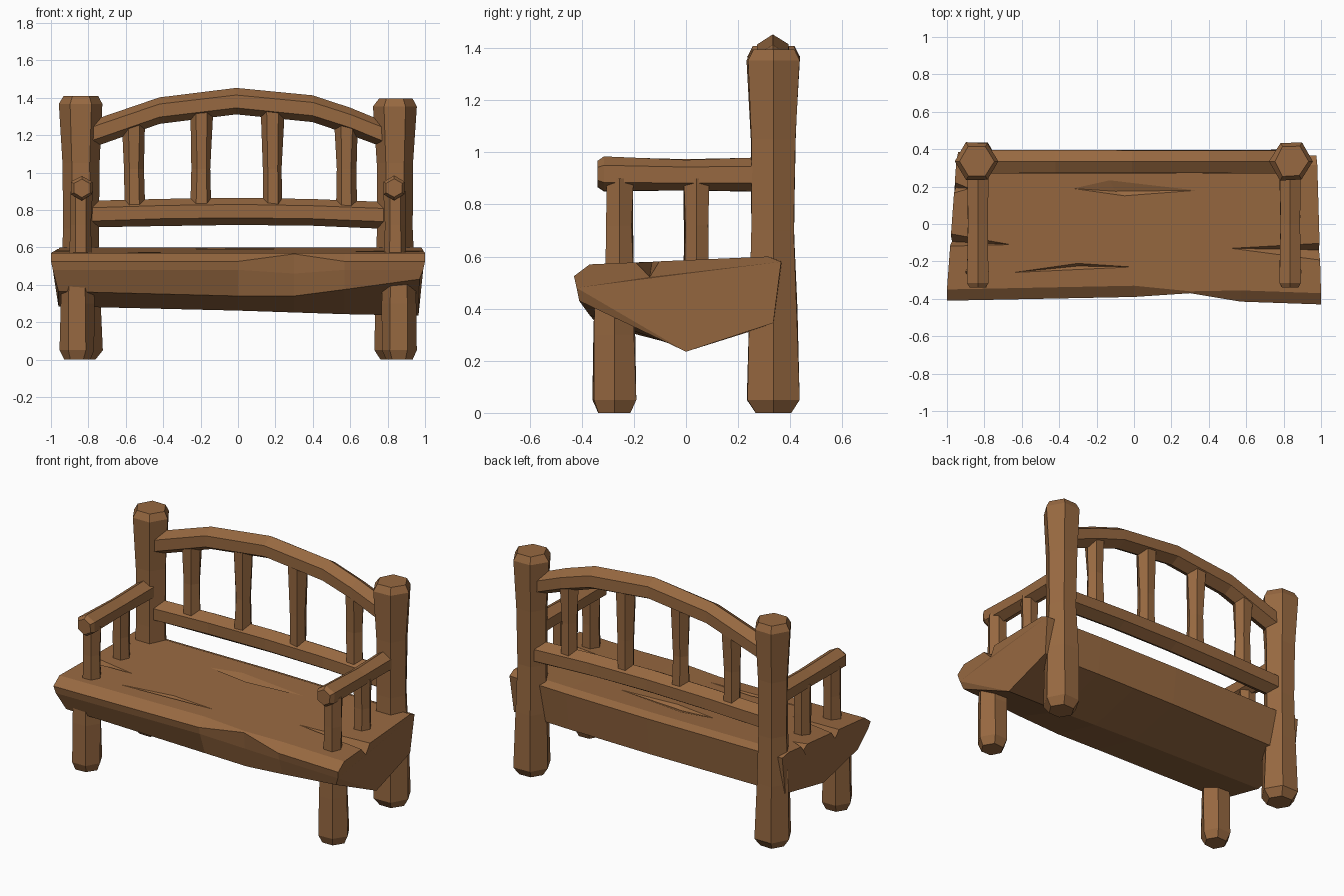
import bpy, bmesh, math, random
from mathutils import Vector

if "Cube" in bpy.data.objects:
    bpy.data.objects.remove(bpy.data.objects["Cube"])

random.seed(4)
wood = bpy.data.materials.new("brown wood")
wood.diffuse_color = (0.31, 0.14, 0.052, 1)
wood.use_nodes = True
wood.node_tree.nodes["Principled BSDF"].inputs["Base Color"].default_value = wood.diffuse_color


def finish(name, bm):
    bmesh.ops.recalc_face_normals(bm, faces=bm.faces)
    me = bpy.data.meshes.new(name)
    bm.to_mesh(me)
    bm.free()
    me.materials.append(wood)
    ob = bpy.data.objects.new(name, me)
    bpy.context.collection.objects.link(ob)
    return ob


def loft(name, loops):
    """Skin matching loops of points and cap both ends."""
    bm = bmesh.new()
    rings = [[bm.verts.new(p) for p in loop] for loop in loops]
    n = len(rings[0])
    for a, b in zip(rings, rings[1:]):
        for i in range(n):
            j = (i + 1) % n
            bm.faces.new((a[i], a[j], b[j], b[i]))
    bm.faces.new(rings[0])
    bm.faces.new(rings[-1])
    return finish(name, bm)


def log(name, stations, u, v, jitter=0.004):
    """Rough six-sided log; stations are (centre, radius), a corner points along u."""
    u, v = Vector(u), Vector(v)
    loops = []
    for c, r in stations:
        loop = []
        for k in range(6):
            a = k * math.pi / 3
            q = r + random.uniform(-jitter, jitter)
            loop.append(Vector(c) + u * q * math.cos(a) + v * q * math.sin(a))
        loops.append(loop)
    return loft(name, loops)


X, Y, Z = (1, 0, 0), (0, 1, 0), (0, 0, 1)

# Seat: thick hewn slab, eight-point section lofted along x
def section(x, front, back, chip, low_y, low_z, keel):
    s = 1 if x > 0 else -1
    end = abs(x) > 0.9
    pts = [(front, 0.525 + chip * 0.04), (front + 0.06 - chip * 0.05, 0.57),
           (back - 0.05, 0.6), (back, 0.58), (back - 0.03, 0.345),
           (0.0, keel), (low_y, low_z), (front + 0.01, 0.48 - chip * 0.02)]
    inset = [0, 0, 0.02, 0.025, 0.035, 0.035, 0.03, 0.01]
    if x < 0:
        inset = [0, 0, 0.05, 0.06, 0.06, 0.04, 0.04, 0.01]
    return [(x - (s * d if end else 0), y, z) for (y, z), d in zip(pts, inset)]


seat = loft("seat", [
    section(-1.0, -0.41, 0.385, 0, -0.34, 0.365, 0.285),
    section(0.0, -0.39, 0.39, 0, -0.33, 0.34, 0.262),
    section(0.3, -0.37, 0.385, 1, -0.34, 0.34, 0.252),
    section(0.57, -0.415, 0.38, 0, -0.37, 0.375, 0.243),
    section(1.0, -0.43, 0.365, 0, -0.41, 0.43, 0.235)])

# Splits and gouges cut into the seat: outline on top, deepest point
gouges = [
    ([(1.05, -0.20), (1.05, -0.10), (0.52, -0.13)], (1.05, -0.14), 0.065),
    ([(-1.05, -0.12), (-1.05, -0.04), (-0.66, -0.11)], (-1.05, -0.09), 0.065),
    ([(-1.05, 0.14), (-1.05, 0.26), (-0.88, 0.19)], (-1.05, 0.20), 0.08),
    ([(-0.33, 0.19), (-0.13, 0.235), (0.33, 0.18), (-0.05, 0.15)], (-0.1, 0.175), 0.02),
    ([(-0.65, -0.26), (-0.3, -0.21), (0.0, -0.23), (-0.3, -0.24)], (-0.3, -0.225), 0.02)]
for outline, deep, depth in gouges:
    bm = bmesh.new()
    top = lambda y: 0.57 + (y + 0.35) * 0.044
    for x, y in outline:
        bm.verts.new((x, y, top(y)))
        bm.verts.new((x, y, top(y) + 0.1))
    bm.verts.new((*deep, top(deep[1]) - depth))
    bmesh.ops.convex_hull(bm, input=bm.verts)
    cutter = finish("gouge_cutter", bm)
    cutter.hide_render = True
    mod = seat.modifiers.new("gouge", 'BOOLEAN')
    mod.operation, mod.solver, mod.object = 'DIFFERENCE', 'EXACT', cutter
    bpy.context.view_layer.objects.active = seat
    bpy.ops.object.modifier_apply(modifier=mod.name)
    bpy.data.objects.remove(cutter)

for s, side in ((-1, "left"), (1, "right")):
    # Tall back posts with flared, chamfered heads
    x, h = s * 0.84, (0.007 if s < 0 else -0.007)
    log(side + "_back_post", [((x, 0.335, z), r) for z, r in (
        (0, 0.08), (0.05, 0.114), (0.4, 0.104), (0.7, 0.094), (1.05, 0.097),
        (1.36 + h, 0.115), (1.402 + h, 0.09))], X, Y)
    # Short front legs
    log(side + "_front_leg", [((s * 0.86, -0.275, z), r) for z, r in (
        (0, 0.07), (0.05, 0.094), (0.3, 0.09), (0.45, 0.085))], X, Y)
    # Armrest and its two supports
    log(side + "_armrest", [((s * 0.835, y, z), r) for y, z, r in (
        (-0.34, 0.917, 0.05), (-0.315, 0.917, 0.066), (0.0, 0.913, 0.06),
        (0.33, 0.915, 0.066))], Z, X, 0.002)
    for y, r, part in ((-0.255, 0.06, "front"), (0.04, 0.055, "rear")):
        log(f"{side}_{part}_arm_support", [((s * 0.84, y, z), q) for z, q in (
            (0.53, r), (0.72, r - 0.003), (0.9, r))], X, Y)

# Arched top rail and gently bowed lower rail
log("top_rail", [((x, 0.333, z), 0.071) for x, z in (
    (-0.8, 1.2), (-0.42, 1.332), (-0.01, 1.38), (0.4, 1.34), (0.6, 1.275), (0.8, 1.195))],
    Z, Y, 0.003)
log("lower_rail", [((x, 0.333, z), 0.071) for x, z in (
    (-0.8, 0.776), (-0.4, 0.788), (0, 0.793), (0.4, 0.788), (0.8, 0.772))], Z, Y, 0.003)

# Back slats
for i, (x, top) in enumerate(((-0.555, 1.27), (-0.195, 1.35), (0.185, 1.35), (0.58, 1.27))):
    log(f"back_slat_{i + 1}", [((x, 0.333, z), r) for z, r in (
        (0.8, 0.056), (1.02, 0.05), (top, 0.062))], X, Y, 0.005)
